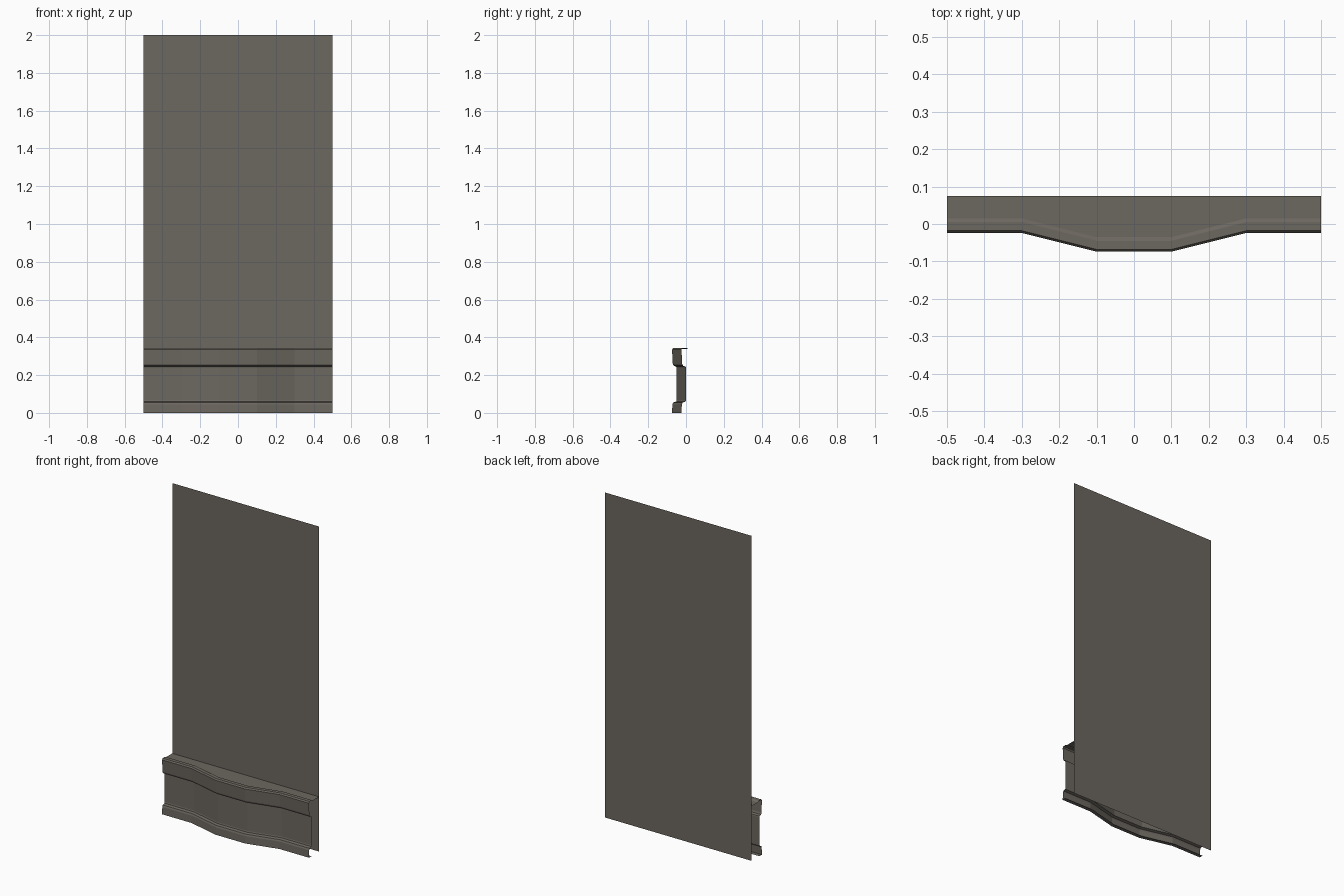
import bpy

if "Cube" in bpy.data.objects:
    bpy.data.objects.remove(bpy.data.objects["Cube"])

# one warm grey colour for everything
grey = bpy.data.materials.new("warm grey")
grey.diffuse_color = (0.15, 0.135, 0.115, 1)
grey.use_nodes = True
grey.node_tree.nodes["Principled BSDF"].inputs["Base Color"].default_value = grey.diffuse_color

WALL_Y = 0.075


def make_sheet(name, rows):
    """Join equal-length rows of points into a quad sheet."""
    n = len(rows[0])
    verts = [p for row in rows for p in row]
    faces = [(i * n + j, (i + 1) * n + j, (i + 1) * n + j + 1, i * n + j + 1)
             for i in range(len(rows) - 1) for j in range(n - 1)]
    mesh = bpy.data.meshes.new(name)
    mesh.from_pydata(verts, [], faces)
    mesh.materials.append(grey)
    obj = bpy.data.objects.new(name, mesh)
    bpy.context.collection.objects.link(obj)
    return obj


# tall flat wall panel
make_sheet("wall_panel", [[(x, WALL_Y, z) for z in (0, 2)] for x in (-0.5, 0.5)])

# skirting profile (y, z), from the bottom return lip up to the cap
profile = [(0.0, 0.0), (-0.024, 0.0), (-0.022, 0.045), (-0.018, 0.055), (-0.002, 0.06),
           (0.0, 0.068), (0.0, 0.24), (-0.002, 0.245), (-0.016, 0.25), (-0.02, 0.26),
           (-0.024, 0.335), (-0.018, 0.343), (0.005, 0.343), (0.015, 0.337)]

# the profile follows a path that bulges forward in the middle
path = [(-0.5, 0), (-0.3, 0), (-0.1, -0.05), (0.1, -0.05), (0.3, 0), (0.5, 0)]
rows = [[(x, y + dy, z) for y, z in profile] + [(x, WALL_Y, 0.337)] for x, dy in path]
make_sheet("skirting_board", rows)
